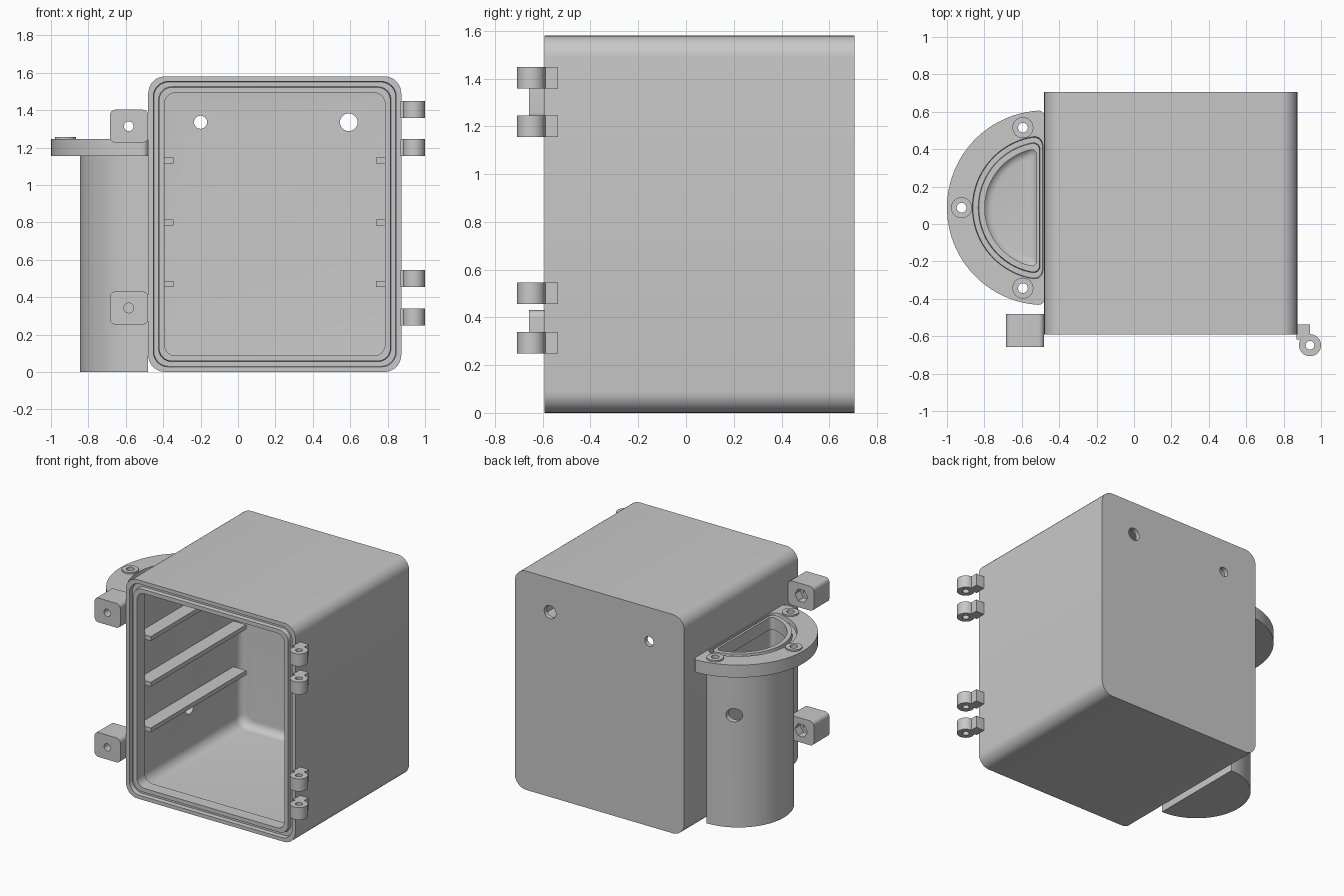
import bpy, bmesh
from math import sin, cos, pi, sqrt, atan2, radians
from mathutils import Vector

cube = bpy.data.objects.get("Cube")
if cube:
    bpy.data.objects.remove(cube, do_unlink=True)

grey = bpy.data.materials.new("plain grey")
grey.use_nodes = True
GREY = (0.58, 0.58, 0.58, 1)
grey.diffuse_color = GREY
grey.node_tree.nodes["Principled BSDF"].inputs["Base Color"].default_value = GREY


def loft(name, rings):
    """Skin a row of matching closed outlines and cap both ends."""
    bm = bmesh.new()
    rows = [[bm.verts.new(p) for p in ring] for ring in rings]
    n = len(rows[0])
    for a, b in zip(rows, rows[1:]):
        for i in range(n):
            j = (i + 1) % n
            bm.faces.new((a[i], a[j], b[j], b[i]))
    bm.faces.new(rows[0])
    bm.faces.new(rows[-1])
    bmesh.ops.recalc_face_normals(bm, faces=bm.faces)
    mesh = bpy.data.meshes.new(name)
    bm.to_mesh(mesh)
    bm.free()
    mesh.materials.append(grey)
    ob = bpy.data.objects.new(name, mesh)
    bpy.context.collection.objects.link(ob)
    return ob


def arc(cx, cy, r, a0, a1, n):
    return [(cx + r * cos(a0 + (a1 - a0) * i / n), cy + r * sin(a0 + (a1 - a0) * i / n))
            for i in range(n + 1)]


def round_rect(x0, x1, z0, z1, r, y):
    """Rounded rectangle facing the front."""
    pts = []
    corners = ((x1 - r, z1 - r), (x0 + r, z1 - r), (x0 + r, z0 + r), (x1 - r, z0 + r))
    for k, (cx, cz) in enumerate(corners):
        pts += arc(cx, cz, r, k * pi / 2, (k + 1) * pi / 2, 8)
    return [Vector((x, y, z)) for x, z in pts]


def half_round(r, flat, corner, z):
    """D outline against the box wall, with rounded corners."""
    fy = sqrt((r - corner) ** 2 - (flat + corner) ** 2)
    phi = atan2(fy, -flat - corner)
    pts = arc(-flat - corner, fy, corner, 0, phi, 6)
    pts += arc(0, 0, r, phi, 2 * pi - phi, 48)[1:-1]
    pts += arc(-flat - corner, -fy, corner, 2 * pi - phi, 2 * pi, 6)
    return [Vector((WALL + x, TUBE_Y + y, z)) for x, y in pts]


def rod(name, start, end, r, sides=32):
    """Straight round or many-sided bar between two points."""
    start, end = Vector(start), Vector(end)
    turn = (end - start).to_track_quat('Z', 'Y')
    ring = [turn @ Vector((x, y, 0)) for x, y in arc(0, 0, r, 0, 2 * pi, sides)[:-1]]
    return loft(name, [[p + start for p in ring], [p + end for p in ring]])


def cut(ob, *cutters):
    for c in cutters:
        c.hide_render = True
        mod = ob.modifiers.new("hole", 'BOOLEAN')
        mod.operation = 'DIFFERENCE'
        mod.solver = 'EXACT'
        mod.object = c
        bpy.context.view_layer.objects.active = ob
        bpy.ops.object.modifier_apply(modifier=mod.name)
        bpy.data.objects.remove(c, do_unlink=True)


WALL, RIGHT, TOP = -0.48, 0.873, 1.58
FRONT, BACK = -0.592, 0.706
TUBE_Y = 0.087
THICK = 0.033       # wall thickness behind the lip
LIP = 0.09          # depth of the thick front lip
parts = []

# Box shell: outer skin, sealing groove in the rim, thick lip, wider filleted cavity
stations = [(0, BACK), (0, FRONT), (0.027, FRONT), (0.03, FRONT + 0.03),
            (0.055, FRONT + 0.03), (0.058, FRONT), (0.087, FRONT),
            (0.087, FRONT + LIP), (THICK, FRONT + LIP)]
FILLET = 0.055
for i in range(7):
    a = i / 6 * pi / 2
    stations.append((THICK + FILLET * (1 - cos(a)), BACK - THICK - FILLET * (1 - sin(a))))
body = loft("box_body", [
    round_rect(WALL + s, RIGHT - s, s, TOP - s, 0.09 - 0.35 * s, y)
    for s, y in stations])
parts.append(body)

# Cable holes in the back wall and the passage into the side tube
for x, r in ((-0.2, 0.035), (0.592, 0.047)):
    cut(body, rod("cutter", (x, 0.5, 1.335), (x, 0.8, 1.335), r))


def passage():
    return rod("cutter", (-0.62, TUBE_Y, 0.38), (-0.36, TUBE_Y, 0.38), 0.045)


cut(body, passage())

# Shelf rails inside both side walls
for side, wall, way in (("right", WALL, 1), ("left", RIGHT, -1)):
    x0, x1 = wall + way * (THICK - 0.01), wall + way * 0.135
    for k, z in enumerate((0.47, 0.8, 1.13)):
        parts.append(loft(f"{side}_rail_{k + 1}", [
            [Vector((x, y, z + h)) for x, h in
             ((x0, -0.016), (x1, -0.016), (x1, 0.016), (x0, 0.016))]
            for y in (FRONT + LIP, 0.587)]))

# Side tube with flange, top groove, lip and hollow inside
LOW, HIGH = 1.155, 1.245
profile = [(0.365, 0, 0.002, 0), (0.365, 0, 0.002, LOW), (0.52, 0, 0.03, LOW), (0.52, 0, 0.03, HIGH),
           (0.384, 0.007, 0.045, HIGH), (0.381, 0.01, 0.045, HIGH - 0.03),
           (0.353, 0.022, 0.035, HIGH - 0.03), (0.35, 0.025, 0.035, HIGH),
           (0.318, 0.042, 0.025, HIGH), (0.318, 0.042, 0.025, HIGH - LIP),
           (0.332, THICK, 0.03, HIGH - LIP)]
for i in range(7):
    a = i / 6 * pi / 2
    s = FILLET * (1 - cos(a))
    profile.append((0.332 - s, THICK + s, 0.028 - 0.2 * s, THICK + FILLET * (1 - sin(a))))
tube = loft("side_tube", [half_round(*p) for p in profile])
parts.append(tube)
cut(tube, passage(), rod("cutter", (-0.664, 0.25, 0.81), (-0.664, 0.6, 0.81), 0.048))

# Screw bosses on the flange
for k, (x, y) in enumerate(((-0.594, 0.515), (-0.922, TUBE_Y), (-0.594, -0.343))):
    boss = rod(f"screw_boss_{k + 1}", (x, y, HIGH - 0.02), (x, y, HIGH + 0.011), 0.056)
    for ob in (boss, tube):
        cut(ob, rod("cutter", (x, y, 1), (x, y, 1.4), 0.026))
    parts.append(boss)

# Latch blocks with a bolt hole and a six-sided nut pocket behind
for label, z in (("lower", 0.342), ("upper", 1.314)):
    block = loft(f"{label}_latch_block", [
        round_rect(-0.685, WALL, z - 0.088, z + 0.088, 0.03, y) for y in (-0.658, -0.48)])
    cut(block, rod("cutter", (-0.584, -0.8, z), (-0.584, -0.4, z), 0.026),
        rod("cutter", (-0.584, -0.54, z), (-0.584, -0.4, z), 0.05, 6))
    parts.append(block)

# Hinge knuckles
HX, HY = 0.941, -0.648
outline = [(0.87, -0.617), (0.87, -0.537), (HX, -0.537)]
outline += arc(HX, HY, 0.059, pi / 2, radians(-210), 32)
for k, z in enumerate((0.249, 0.455, 1.155, 1.358)):
    knuckle = loft(f"hinge_knuckle_{k + 1}", [
        [Vector((x, y, h)) for x, y in outline] for h in (z, z + 0.09)])
    cut(knuckle, rod("cutter", (HX, HY, z - 0.1), (HX, HY, z + 0.2), 0.023))
    parts.append(knuckle)

# Smooth rounds, crisp edges
bpy.ops.object.select_all(action='DESELECT')
for ob in parts:
    ob.select_set(True)
bpy.context.view_layer.objects.active = body
bpy.ops.object.shade_smooth_by_angle(angle=radians(32))
